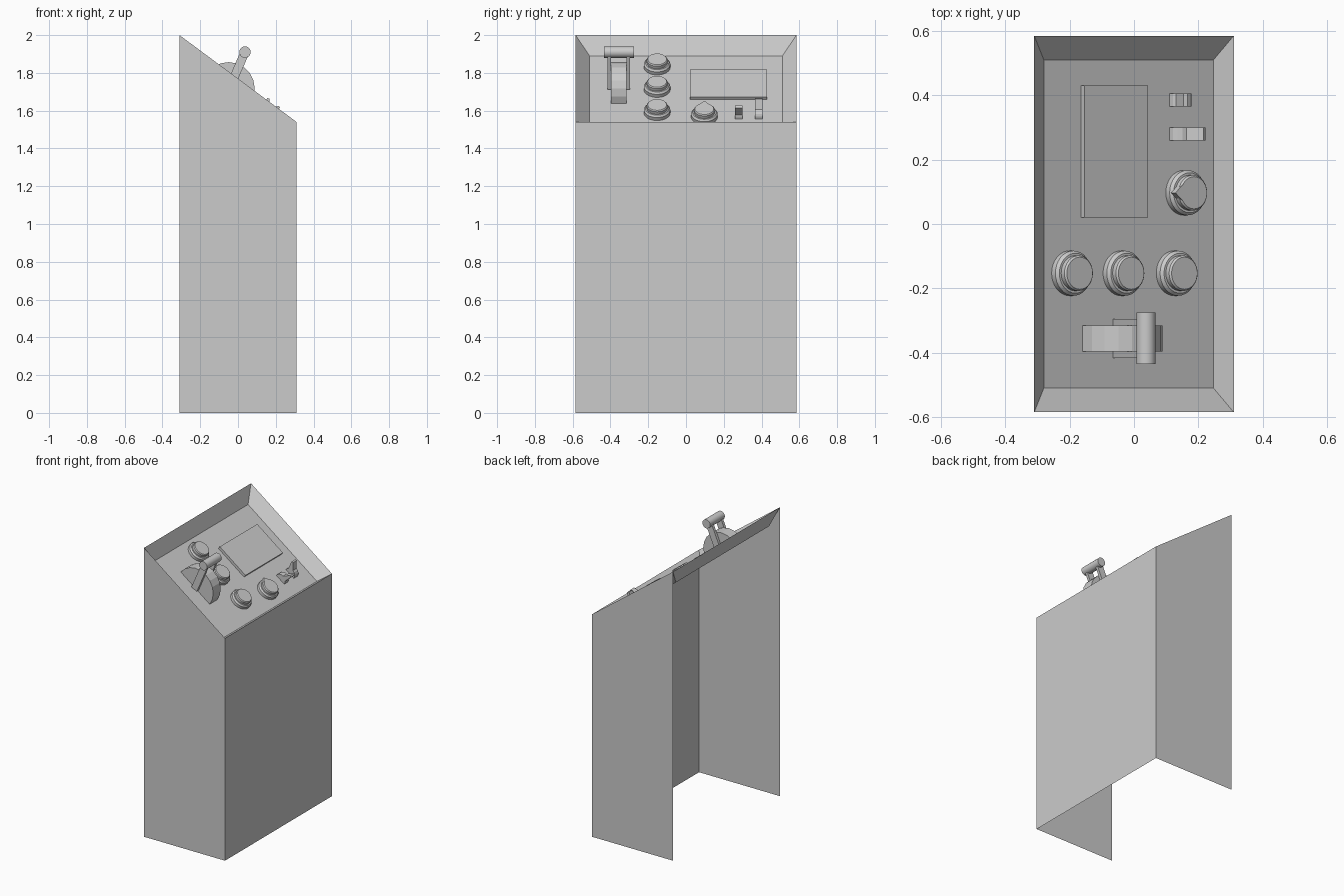
import bpy, bmesh, math
from mathutils import Vector, Matrix

if "Cube" in bpy.data.objects:
    bpy.data.objects.remove(bpy.data.objects["Cube"])

# Sloped panel frame: u runs down the slope, v along y, w out of the panel
A = math.atan2(0.46, 0.62)
T = Vector((math.cos(A), 0, -math.sin(A)))
N = Vector((math.sin(A), 0, math.cos(A)))
O = Vector((0, 0, 1.682))


def panel(u, v, w):
    return O + T * u + Vector((0, v, 0)) + N * w


def finish(name, bm, fix=True, smooth=False):
    if fix:
        bmesh.ops.recalc_face_normals(bm, faces=bm.faces[:])
    me = bpy.data.meshes.new(name)
    bm.to_mesh(me)
    bm.free()
    ob = bpy.data.objects.new(name, me)
    bpy.context.collection.objects.link(ob)
    if smooth:
        bpy.ops.object.select_all(action='DESELECT')
        ob.select_set(True)
        bpy.context.view_layer.objects.active = ob
        bpy.ops.object.shade_smooth_by_angle(angle=math.radians(25))
    return ob


def prism(name, pts, offset, smooth=False):
    bm = bmesh.new()
    off = Vector(offset)
    a = [bm.verts.new(p) for p in pts]
    b = [bm.verts.new(Vector(p) + off) for p in pts]
    bm.faces.new(a)
    bm.faces.new(b[::-1])
    for i in range(len(a)):
        j = (i + 1) % len(a)
        bm.faces.new((a[i], b[i], b[j], a[j]))
    return finish(name, bm, smooth=smooth)


def half_disc(u, v, r, n):
    return [panel(u - r * math.cos(math.pi * i / n), v, r * math.sin(math.pi * i / n))
            for i in range(n + 1)]


# Cabinet shell: front, two sides and recessed panel; back and bottom are open
bm = bmesh.new()


def ring(x0, x1, y, z0, z1):
    return [bm.verts.new(c) for c in ((x0, -y, z0), (x1, -y, z1), (x1, y, z1), (x0, y, z0))]


b = ring(-0.31, 0.31, 0.585, 0, 0)
t = ring(-0.31, 0.31, 0.585, 2.0, 1.54)
f = ring(-0.28, 0.247, 0.51, 1.89, 1.499)
for i in range(3):
    bm.faces.new((b[i], b[i + 1], t[i + 1], t[i]))
for i in range(4):
    j = (i + 1) % 4
    bm.faces.new((t[i], t[j], f[j], f[i]))
bm.faces.new(f)
finish("cabinet", bm, fix=False)

# Display screen
prism("screen", [panel(u, v, 0) for u, v in
                 ((-0.205, 0.02), (0.04, 0.02), (0.04, 0.43), (-0.205, 0.43))], N * 0.0185)


# Round stepped buttons
def button(name, u, v, seg=32):
    prof = ((0.07, 0), (0.07, 0.02), (0.062, 0.03), (0.055, 0.03), (0.055, 0.047), (0.05, 0.053))
    bm = bmesh.new()
    rows = [[bm.verts.new(panel(u + r * math.cos(2 * math.pi * k / seg),
                                v + r * math.sin(2 * math.pi * k / seg), w))
             for k in range(seg)] for r, w in prof]
    for p, q in zip(rows, rows[1:]):
        for k in range(seg):
            m = (k + 1) % seg
            bm.faces.new((p[k], p[m], q[m], q[k]))
    bm.faces.new(rows[-1])
    bm.faces.new(rows[0][::-1])
    finish(name, bm, smooth=True)


for i, u in enumerate((-0.249, -0.05, 0.156)):
    button(f"button_{i + 1}", u, -0.153)

# Selector knob with pointer
button("selector_knob", 0.193, 0.097)
prism("selector_pointer", [panel(0.193 + du, 0.097 + dv, 0.03) for du, dv in
                           ((-0.072, 0), (-0.04, -0.028), (-0.04, 0.028))], N * 0.023)

# Toggle switches: rounded base with tapered paddle, one up and one down
for name, v, s in (("upper", 0.365, -1), ("lower", 0.26, 1)):
    prism(f"{name}_switch_base", half_disc(0.176, v, 0.038, 8), (0, 0.04, 0))
    prism(f"{name}_switch_paddle", [panel(0.176 + s * du, v, w) for du, w in
                                    ((-0.014, 0.02), (0.03, 0.02), (0.043, 0.079), (0.031, 0.084))],
          (0, 0.04, 0))

# Main lever: half disc hub, two arms and a cylindrical grip
prism("lever_hub", half_disc(-0.062, -0.397, 0.138, 10), (0, 0.082, 0))
p0, p1 = Vector((-0.045, 0, 1.72)), Vector((0.037, 0, 1.91))
side = (p1 - p0).normalized().cross(Vector((0, 1, 0))) * 0.023
for name, y in (("left_arm", -0.416), ("right_arm", -0.315)):
    off = Vector((0, y, 0))
    prism(f"lever_{name}", [p0 - side + off, p0 + side + off, p1 + side + off, p1 - side + off],
          (0, 0.019, 0))
prism("lever_grip", [(p1.x + 0.03 * math.cos(2 * math.pi * k / 20), -0.435,
                      p1.z + 0.03 * math.sin(2 * math.pi * k / 20)) for k in range(20)],
      (0, 0.16, 0), smooth=True)
